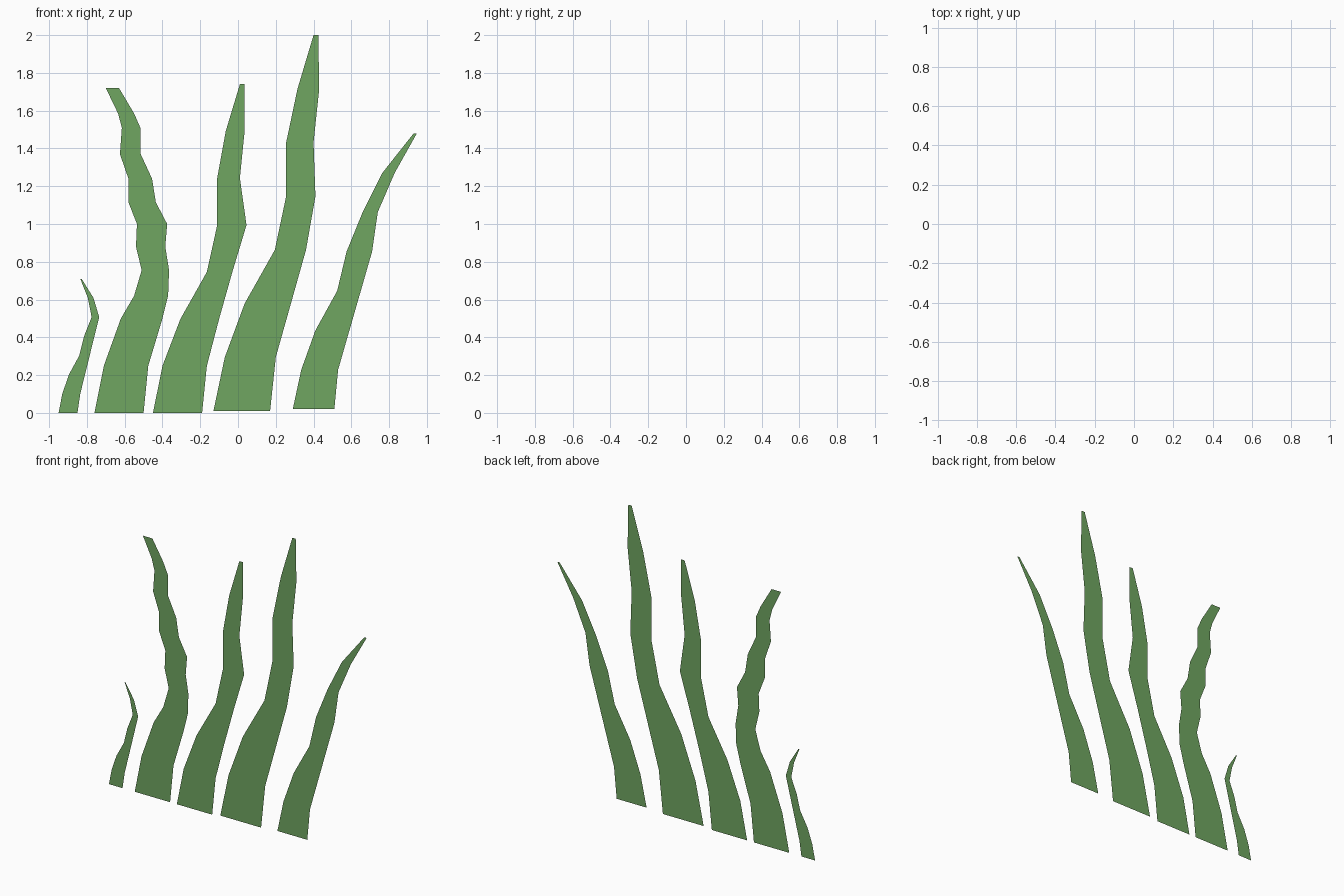
import bpy

green = bpy.data.materials.new("leaf_green")
green.diffuse_color = (0.16, 0.38, 0.12, 1)


def even(z0, z1, n=8):
    return [z0 + (z1 - z0) * i / (n - 1) for i in range(n)]


def blade(name, heights, left, right):
    """Flat ribbon in the y = 0 plane, one quad per height step."""
    verts = []
    for z, l, r in zip(heights, left, right):
        verts += [(l, 0, z), (r, 0, z)]
    faces = [(2 * i, 2 * i + 1, 2 * i + 3, 2 * i + 2) for i in range(len(heights) - 1)]
    mesh = bpy.data.meshes.new(name)
    mesh.from_pydata(verts, [], faces)
    mesh.materials.append(green)
    obj = bpy.data.objects.new(name, mesh)
    bpy.context.collection.objects.link(obj)
    return obj


# Small hooked blade at the far left
blade("small_blade", even(0, 0.71),
      [-0.95, -0.93, -0.895, -0.84, -0.815, -0.775, -0.795, -0.835],
      [-0.85, -0.835, -0.81, -0.785, -0.76, -0.735, -0.765, -0.828])

# Wavy blade leaning left
blade("wavy_blade",
      [0, 0.25, 0.5, 0.62, 0.755, 0.88, 1.0, 1.115, 1.24, 1.37, 1.51, 1.585, 1.72],
      [-0.76, -0.71, -0.62, -0.55, -0.51, -0.54, -0.535, -0.58, -0.58, -0.625, -0.615, -0.635, -0.70],
      [-0.50, -0.475, -0.40, -0.37, -0.365, -0.385, -0.375, -0.435, -0.455, -0.515, -0.517, -0.55, -0.63])

# Middle blade
blade("middle_blade", even(0, 1.74),
      [-0.45, -0.40, -0.305, -0.165, -0.11, -0.11, -0.065, 0.01],
      [-0.19, -0.165, -0.10, -0.03, 0.045, 0.01, 0.035, 0.035])

# Tallest blade
blade("tall_blade", even(0.01, 2.0),
      [-0.13, -0.07, 0.035, 0.195, 0.255, 0.255, 0.315, 0.40],
      [0.17, 0.20, 0.28, 0.36, 0.41, 0.40, 0.43, 0.425])

# Blade sweeping right
blade("swept_blade", even(0.02, 1.48),
      [0.29, 0.335, 0.41, 0.525, 0.575, 0.66, 0.765, 0.93],
      [0.51, 0.53, 0.59, 0.65, 0.71, 0.74, 0.83, 0.947])
